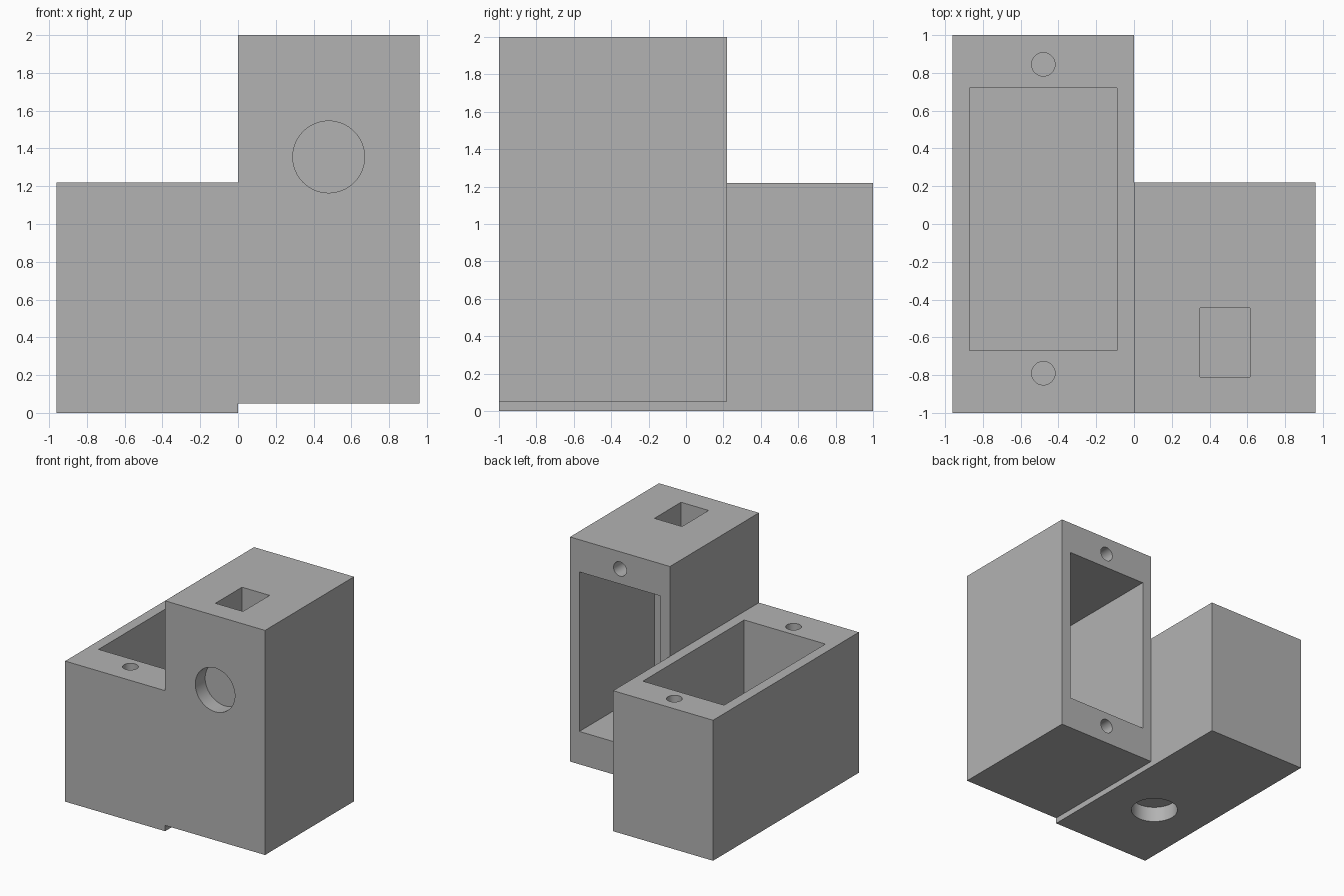
import bpy
import bmesh
from math import pi
from mathutils import Matrix, Vector

old = bpy.data.objects.get("Cube")
if old:
    bpy.data.objects.remove(old, do_unlink=True)

grey = bpy.data.materials.new("matte grey")
grey.use_nodes = True
grey.diffuse_color = (0.45, 0.45, 0.45, 1)
grey.node_tree.nodes["Principled BSDF"].inputs["Base Color"].default_value = grey.diffuse_color


def make_object(name, bm):
    mesh = bpy.data.meshes.new(name)
    bm.to_mesh(mesh)
    bm.free()
    mesh.materials.append(grey)
    ob = bpy.data.objects.new(name, mesh)
    bpy.context.collection.objects.link(ob)
    return ob


def box(name, low, high):
    low, high = Vector(low), Vector(high)
    bm = bmesh.new()
    bmesh.ops.create_cube(bm, size=1, matrix=Matrix.Translation((low + high) / 2)
                          @ Matrix.Diagonal((high - low).to_4d()))
    return make_object(name, bm)


def cylinder(name, centre, radius, length, along_y=False):
    bm = bmesh.new()
    turn = Matrix.Rotation(pi / 2 if along_y else 0, 4, "X")
    bmesh.ops.create_cone(bm, cap_ends=True, segments=64, radius1=radius, radius2=radius,
                          depth=length, matrix=Matrix.Translation(centre) @ turn)
    return make_object(name, bm)


def combine(target, tool, operation):
    mod = target.modifiers.new(tool.name, "BOOLEAN")
    mod.operation = operation
    mod.solver = "EXACT"
    mod.object = tool
    tool.hide_render = True
    bpy.context.view_layer.objects.active = target
    bpy.ops.object.modifier_apply(modifier=mod.name)
    bpy.data.objects.remove(tool, do_unlink=True)


# Lying and upright housings joined side by side
body = box("double_housing", (-0.96, -1, 0), (0, 1, 1.22))
combine(body, box("upright_housing", (0, -1, 0.05), (0.96, 0.22, 2)), "UNION")

# Deep pockets, one open at the top and one at the back, and the cable slot
cutters = [
    box("top_pocket", (-0.87, -0.67, 0.2), (-0.09, 0.72, 1.4)),
    box("back_pocket", (0.09, -0.81, 0.335), (0.87, 0.4, 1.72)),
    box("cable_slot", (0.35, -0.81, 1.6), (0.615, -0.445, 2.1)),
]

# Blind round recesses behind the pocket floors
cutters += [
    cylinder("bottom_recess", (-0.48, -0.31, 0), 0.19, 0.27),
    cylinder("front_recess", (0.48, -1, 1.355), 0.19, 0.27, True),
]

# Screw holes at both ends of each pocket
for y in (-0.79, 0.845):
    cutters.append(cylinder("top_screw_hole", (-0.48, y, 1.22), 0.062, 1))
for z in (0.21, 1.85):
    cutters.append(cylinder("back_screw_hole", (0.48, 0.22, z), 0.062, 1, True))

for cutter in cutters:
    combine(body, cutter, "DIFFERENCE")

# Smooth the bores while the box edges stay sharp
body.select_set(True)
bpy.context.view_layer.objects.active = body
bpy.ops.object.shade_smooth_by_angle(angle=pi / 6)
